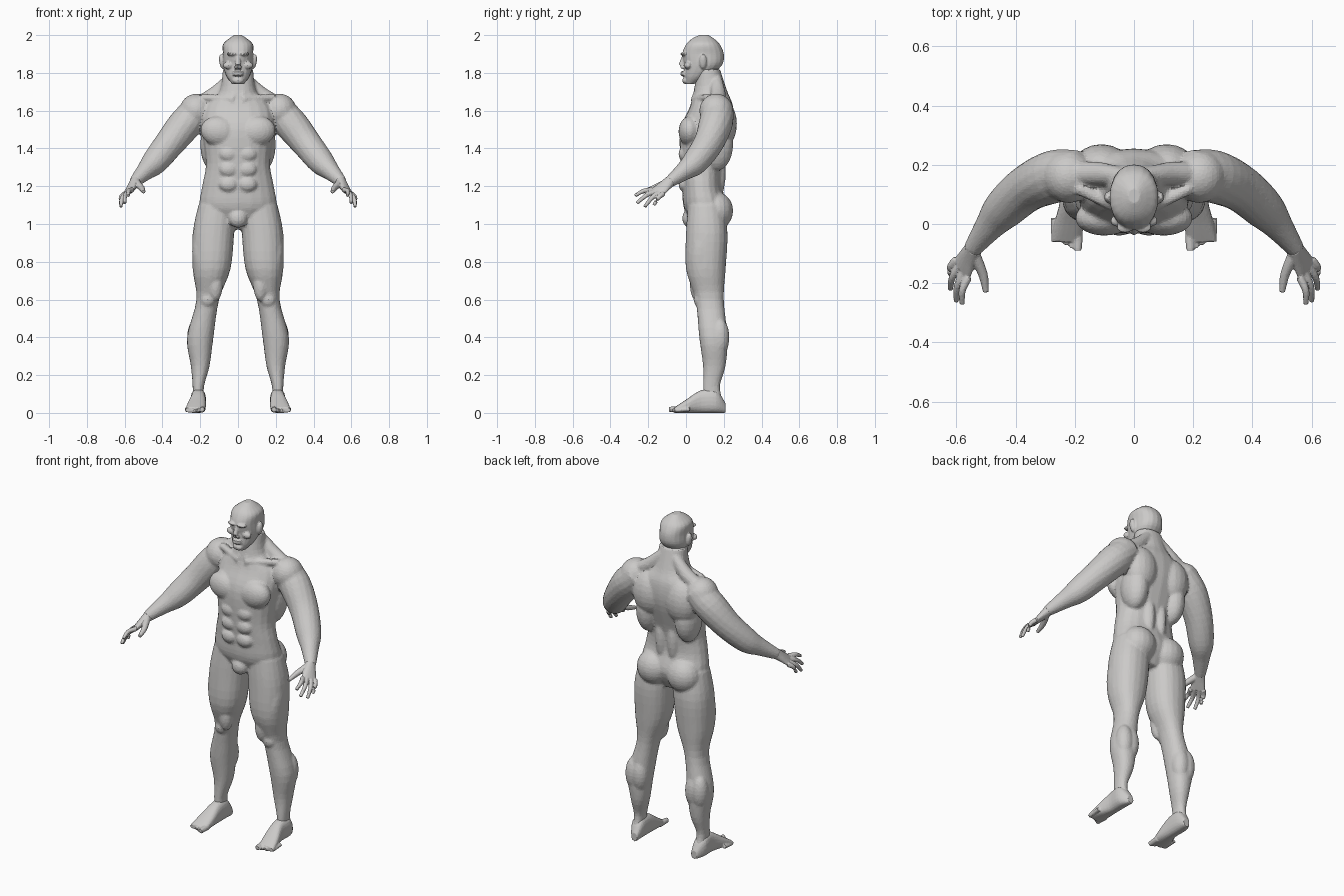
import bpy, bmesh, math
from mathutils import Vector, Matrix

cube = bpy.data.objects.get("Cube")
if cube:
    bpy.data.objects.remove(cube, do_unlink=True)

clay = bpy.data.materials.new("warm grey clay")
clay.use_nodes = True
clay.diffuse_color = (0.6, 0.59, 0.58, 1)
clay.node_tree.nodes["Principled BSDF"].inputs["Base Color"].default_value = clay.diffuse_color


def spline(rows, steps=4):
    """Smooth curve through rows of any length, so few stations are needed."""
    rows = [Vector(row) for row in rows]
    result = []
    for i in range(len(rows) - 1):
        start, end = rows[i], rows[i + 1]
        leave = (end - rows[max(i - 1, 0)]) / 2
        arrive = (rows[min(i + 2, len(rows) - 1)] - start) / 2
        for k in range(steps):
            t = k / steps
            ease = t * t * (3 - 2 * t)
            result.append(start.lerp(end, ease) + leave * t * (1 - t) ** 2
                          - arrive * t * t * (1 - t))
    return result + [rows[-1]]


def loft(bm, sections, both=False, power=1.0, count=20):
    """Closed skin through elliptical sections (centre, half axis, half axis)."""
    for side in (1, -1) if both else (1,):
        rings = []
        for centre, wide, deep in sections:
            ring = []
            for i in range(count):
                angle = math.tau * i / count
                c, s = (math.copysign(abs(v) ** power, v)
                        for v in (math.cos(angle), math.sin(angle)))
                point = centre + wide * c + deep * s
                ring.append(bm.verts.new((point.x * side, point.y, point.z)))
            rings.append(ring)
        for low, high in zip(rings, rings[1:]):
            for i in range(count):
                j = (i + 1) % count
                bm.faces.new((low[i], low[j], high[j], high[i]))
        bm.faces.new(rings[0])
        bm.faces.new(rings[-1])


def stack(bm, rows, both=False, power=0.9):
    """Level sections: height, half width, front y, back y, centre x."""
    sections = []
    for height, width, front, back, x in spline(rows):
        sections.append((Vector((x, (front + back) / 2, height)),
                         Vector((width, 0, 0)), Vector((0, (back - front) / 2, 0))))
    loft(bm, sections, both, power)


def tube(bm, rows, both=True):
    """Round limb through points x, y, z, radius."""
    path = spline(rows)
    sections = []
    for i, row in enumerate(path):
        before, after = path[max(i - 1, 0)], path[min(i + 1, len(path) - 1)]
        along = (Vector(after[:3]) - Vector(before[:3])).normalized()
        reference = Vector((0, 1, 0)) if abs(along.z) > 0.85 else Vector((0, 0, 1))
        wide = along.cross(reference).normalized()
        sections.append((Vector(row[:3]), wide * row[3], along.cross(wide) * row[3]))
    loft(bm, sections, both, count=16)


def blob(bm, at, size, both=True, tilt=0.0):
    """Ellipsoid muscle or feature, tilted about the front axis."""
    for side in (1, -1) if both else (1,):
        matrix = (Matrix.Diagonal((side, 1, 1, 1)) @ Matrix.Translation(at)
                  @ Matrix.Rotation(tilt, 4, 'Y') @ Matrix.Diagonal((*size, 1)))
        bmesh.ops.create_uvsphere(bm, u_segments=18, v_segments=12, radius=1, matrix=matrix)


def finish(bm, name, voxel, smoothing, ratio):
    """Fuse the overlapping forms into one faceted skin."""
    bmesh.ops.recalc_face_normals(bm, faces=bm.faces)
    rough = bpy.data.meshes.new("rough form")
    bm.to_mesh(rough)
    bm.free()
    part = bpy.data.objects.new(name, rough)
    bpy.context.collection.objects.link(part)
    fuse = part.modifiers.new("fuse", 'REMESH')
    fuse.mode = 'VOXEL'
    fuse.voxel_size = voxel
    soften = part.modifiers.new("soften", 'SMOOTH')
    soften.factor = 0.5
    soften.iterations = smoothing
    facet = part.modifiers.new("facet", 'DECIMATE')
    facet.ratio = ratio
    bpy.context.view_layer.update()
    graph = bpy.context.evaluated_depsgraph_get()
    skin = bpy.data.meshes.new_from_object(part.evaluated_get(graph))
    part.modifiers.clear()
    part.data = skin
    bpy.data.meshes.remove(rough)
    skin.name = name
    skin.materials.clear()
    skin.materials.append(clay)
    for polygon in skin.polygons:
        polygon.use_smooth = False
        polygon.material_index = 0


# Trunk and neck
bm = bmesh.new()
stack(bm, [(.97, .1, .06, .17, 0), (1.08, .2, -.01, .22, 0), (1.2, .19, -.02, .19, 0),
           (1.32, .17, -.03, .2, 0), (1.5, .19, -.03, .25, 0), (1.62, .18, .02, .25, 0),
           (1.7, .1, .04, .22, 0), (1.82, .08, .06, .18, 0)])
# Chest, shoulders, upper back, sides, lower back, buttocks and groin
blob(bm, at=(.1, .02, 1.49), size=(.1, .06, .08), tilt=-0.2)
blob(bm, at=(.22, .16, 1.6), size=(.09, .09, .09))
blob(bm, at=(.11, .19, 1.53), size=(.1, .08, .13))
blob(bm, at=(.13, .16, 1.42), size=(.07, .09, .14))
blob(bm, at=(.04, .16, 1.27), size=(.04, .05, .15))
blob(bm, at=(.1, .16, 1.07), size=(.1, .09, .1))
blob(bm, at=(0, .02, 1.03), size=(.05, .04, .05), both=False)
# Stomach muscles
for row in range(3):
    blob(bm, at=(.05, -.01, 1.37 - .08 * row), size=(.05, .03, .04))
# Neck slope, collar bones and front neck cords
tube(bm, [(.04, .16, 1.77, .03), (.12, .17, 1.69, .04), (.2, .17, 1.64, .04)])
tube(bm, [(.02, .04, 1.66, .02), (.19, .12, 1.67, .02)])
tube(bm, [(.06, .11, 1.81, .02), (.02, .05, 1.67, .02)])
# Arms
tube(bm, [(.19, .17, 1.62, .08), (.27, .16, 1.54, .09), (.36, .12, 1.43, .08),
          (.44, .05, 1.33, .07), (.49, -.01, 1.28, .05), (.55, -.09, 1.22, .03)])
# Legs
stack(bm, [(1.1, .1, .01, .2, .11), (.95, .11, 0, .22, .13), (.76, .1, 0, .21, .14),
           (.6, .06, .05, .2, .16), (.4, .07, .07, .22, .2), (.25, .05, .09, .21, .2),
           (.14, .03, .09, .18, .21), (.05, .03, .09, .2, .21)], both=True)
# Inner thigh, outer thigh, kneecap and the two calf heads
blob(bm, at=(.12, .06, .68), size=(.04, .04, .09))
blob(bm, at=(.2, .09, .8), size=(.04, .07, .16), tilt=0.1)
blob(bm, at=(.16, .07, .6), size=(.04, .03, .04))
for x in (.18, .22):
    blob(bm, at=(x, .18, .4), size=(.05, .05, .1))
finish(bm, "body", voxel=0.008, smoothing=5, ratio=0.25)

# Skull and jaw
bm = bmesh.new()
stack(bm, [(1.74, .03, 0, .04, 0), (1.78, .06, -.01, .12, 0), (1.84, .08, -.01, .19, 0),
           (1.9, .08, -.02, .2, 0), (1.95, .08, 0, .18, 0), (1.98, .05, .03, .15, 0),
           (2, .02, .07, .12, 0)])
# Nose, brow, cheekbones, chin and lips
tube(bm, [(0, -.01, 1.89, .01), (0, -.025, 1.84, .015)], both=False)
blob(bm, at=(.01, -.02, 1.83), size=(.01, .01, .01))
blob(bm, at=(.03, -.01, 1.9), size=(.03, .02, .01))
blob(bm, at=(.05, .01, 1.84), size=(.03, .02, .02))
blob(bm, at=(0, 0, 1.76), size=(.03, .02, .02), both=False)
for z in (1.79, 1.803):
    blob(bm, at=(0, -.01, z), size=(.03, .02, .007), both=False)
# Ears
blob(bm, at=(.085, .09, 1.86), size=(.015, .02, .04), tilt=0.15)
finish(bm, "head", voxel=0.005, smoothing=3, ratio=0.35)

# Palms, spanned between the first and last knuckle
bm = bmesh.new()
index, pinky, wrist = Vector((.56, -.18, 1.18)), Vector((.6, -.12, 1.16)), Vector((.54, -.08, 1.23))
knuckles = index.lerp(pinky, 0.5)
across = (index - pinky).normalized()
normal = (knuckles - wrist).cross(across).normalized()
loft(bm, [(wrist.lerp(knuckles, t), across * (.03 + .015 * t), normal * (.03 - .015 * t))
          for t in (0, 0.5, 1)], both=True)
# Fingers, slightly bent outwards
tips = [(.58, -.27, 1.15), (.6, -.26, 1.11), (.62, -.22, 1.09), (.62, -.17, 1.1)]
for i, tip in enumerate(tips):
    root, tip = index.lerp(pinky, i / 3), Vector(tip)
    bend = root.lerp(tip, 0.5) + Vector((.01, 0, .01))
    tube(bm, [(*root, .014), (*bend, .012), (*tip, .009)])
# Thumbs
tube(bm, [(.54, -.1, 1.22, .02), (.51, -.17, 1.19, .016), (.5, -.23, 1.17, .01)])
finish(bm, "hands", voxel=0.004, smoothing=2, ratio=0.3)

# Feet, flat on the ground from heel to ball: y, centre x, half width, height
bm = bmesh.new()
sole = spline([(.21, .2, .02, .05), (.16, .21, .04, .12), (.08, .21, .04, .12),
               (0, .22, .05, .07), (-.06, .23, .05, .03)])
loft(bm, [(Vector((x, y, height / 2)), Vector((width, 0, 0)), Vector((0, 0, height / 2)))
          for y, x, width, height in sole], both=True, power=0.8)
# Toes, the first one larger
for i in range(5):
    radius = .012 if i else .018
    x, tip = .19 + .02 * i, -.09 + .01 * i
    tube(bm, [(x, tip + .07, .02, radius), (x, tip, radius, radius * 0.8)])
finish(bm, "feet", voxel=0.005, smoothing=2, ratio=0.3)
